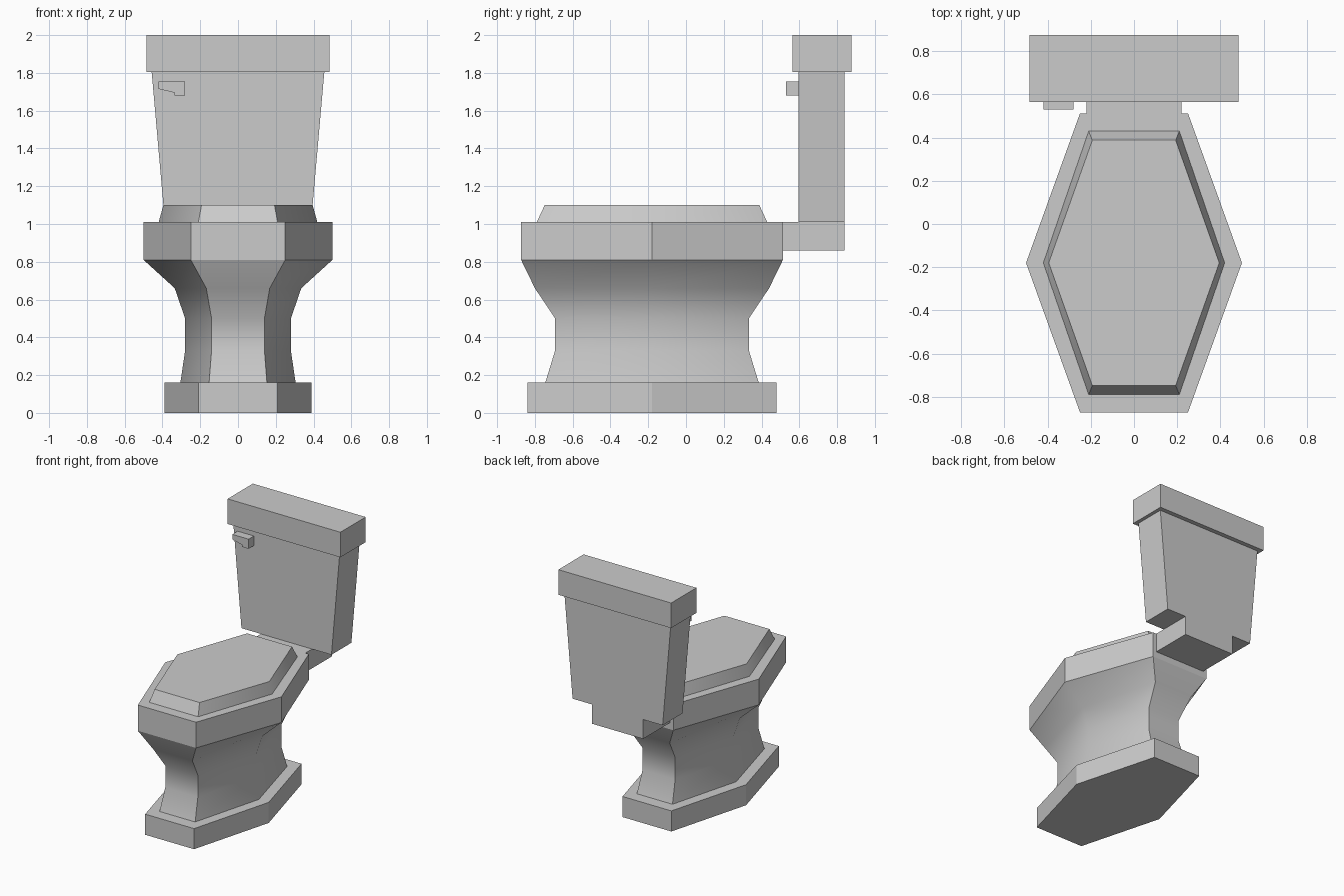
import bpy
import math

if "Cube" in bpy.data.objects:
    bpy.data.objects.remove(bpy.data.objects["Cube"])

MID_Y = -0.18  # centre of every hexagonal section


def make(name, verts, faces, smooth=False):
    mesh = bpy.data.meshes.new(name)
    mesh.from_pydata(verts, [], faces)
    mesh.update()
    obj = bpy.data.objects.new(name, mesh)
    bpy.context.collection.objects.link(obj)
    if smooth:
        bpy.ops.object.select_all(action='DESELECT')
        obj.select_set(True)
        bpy.context.view_layer.objects.active = obj
        bpy.ops.object.shade_smooth_by_angle(angle=math.radians(45))
    return obj


def loft(name, rings, bottom=True, top=True, smooth=False):
    """Skin a stack of equal-sized counter-clockwise rings."""
    n = len(rings[0])
    verts = [v for ring in rings for v in ring]
    faces = [(k * n + i, k * n + (i + 1) % n, (k + 1) * n + (i + 1) % n, (k + 1) * n + i)
             for k in range(len(rings) - 1) for i in range(n)]
    if bottom:
        faces.append(tuple(reversed(range(n))))
    if top:
        faces.append(tuple(range(len(verts) - n, len(verts))))
    return make(name, verts, faces, smooth)


def hexagon(z, side, end, length):
    """Elongated hexagon: half width at middle, half width at ends, half length."""
    return [(x, MID_Y + y, z) for x, y in
            ((side, 0), (end, length), (-end, length),
             (-side, 0), (-end, -length), (end, -length))]


def rect(z, half_x, y0, y1):
    return [(-half_x, y0, z), (half_x, y0, z), (half_x, y1, z), (-half_x, y1, z)]


# Foot slab
loft("base", [hexagon(z, 0.39, 0.21, 0.66) for z in (0, 0.16)])

# Waisted pedestal flaring into the bowl
loft("pedestal_bowl", [hexagon(0.16, 0.305, 0.153, 0.565),
                       hexagon(0.33, 0.28, 0.14, 0.513),
                       hexagon(0.50, 0.28, 0.14, 0.513),
                       hexagon(0.66, 0.335, 0.168, 0.62),
                       hexagon(0.81, 0.50, 0.25, 0.693)],
     bottom=False, top=False, smooth=True)

# Rim and closed seat lid
loft("rim", [hexagon(z, 0.50, 0.25, 0.693) for z in (0.81, 1.01)])
loft("seat_lid", [hexagon(1.01, 0.42, 0.21, 0.61),
                  hexagon(1.10, 0.395, 0.193, 0.568)], bottom=False, smooth=True)

# Cistern: support shelf, tapered tank and cover
loft("tank_support", [rect(z, 0.22, 0.51, 0.84) for z in (0.86, 1.01)])
loft("tank", [rect(1.01, 0.387, 0.595, 0.84), rect(1.805, 0.457, 0.595, 0.84)])
loft("tank_cover", [rect(z, 0.485, 0.565, 0.875) for z in (1.805, 2.0)])

# Flush lever, extruded from its front outline
outline = [(-0.42, 1.755), (-0.42, 1.715), (-0.335, 1.695),
           (-0.335, 1.68), (-0.28, 1.68), (-0.28, 1.755)]
loft("flush_lever", [[(x, y, z) for x, z in outline] for y in (0.595, 0.53)])
